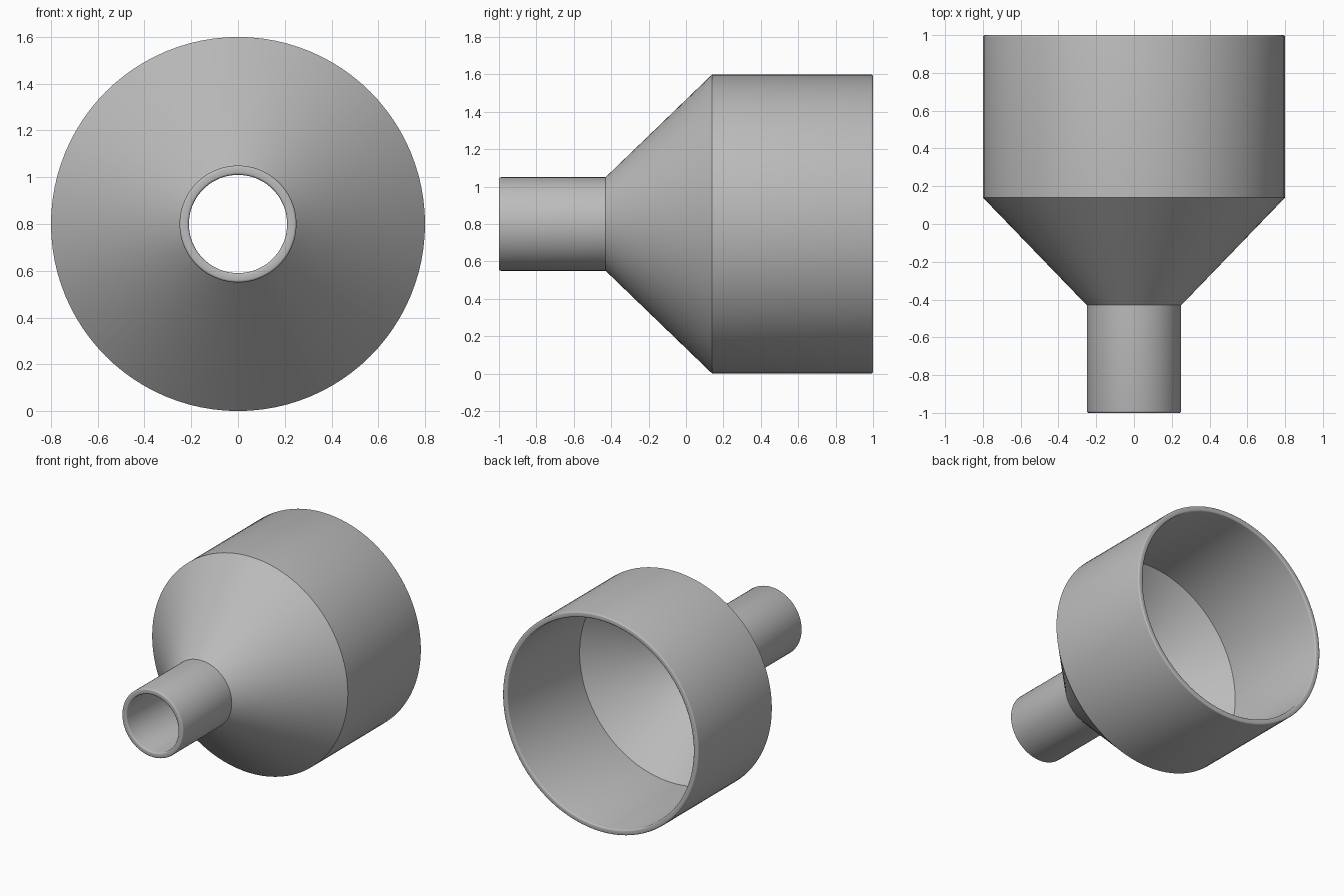
import bpy, bmesh, math
from mathutils import Matrix, Vector

if "Cube" in bpy.data.objects:
    bpy.data.objects.remove(bpy.data.objects["Cube"], do_unlink=True)

SIDES = 96
CENTRE_Z = 0.8
WALL = 0.04
ROUND = 0.01

# Plain grey plastic
grey = bpy.data.materials.new("grey plastic")
grey.use_nodes = True
colour = (0.5, 0.5, 0.5, 1)
grey.diffuse_color = colour
grey.node_tree.nodes["Principled BSDF"].inputs["Base Color"].default_value = colour


def rounded_corner(r, y, r_in, y_in):
    """Quarter arc turning from the side at r to the rim at y."""
    pts = []
    for i in range(4):
        a = math.radians(30 * i)
        pts.append((r + r_in * ROUND * (1 - math.cos(a)),
                    y + y_in * ROUND * (1 - math.sin(a))))
    return pts


# Closed wall section as (radius, y): outside front to back, then inside back to front
profile = rounded_corner(0.25, -1, -1, 1)[::-1]
profile += [(0.25, -0.43), (0.8, 0.14)]
profile += rounded_corner(0.8, 1, -1, -1)
profile += rounded_corner(0.8 - WALL, 1, 1, -1)[::-1]
profile += [(0.8 - WALL, 0.157), (0.25 - WALL, -0.413)]
profile += rounded_corner(0.25 - WALL, -1, 1, 1)

# Reducer funnel, turned about the y axis
bm = bmesh.new()
verts = [bm.verts.new((r, y, CENTRE_Z)) for r, y in profile]
edges = [bm.edges.new((v, verts[(i + 1) % len(verts)])) for i, v in enumerate(verts)]
bmesh.ops.spin(bm, geom=verts + edges, cent=(0, 0, CENTRE_Z), axis=(0, 1, 0),
               angle=math.tau, steps=SIDES, use_duplicate=False)
bmesh.ops.remove_doubles(bm, verts=bm.verts, dist=0.0005)
bmesh.ops.recalc_face_normals(bm, faces=bm.faces)

mesh = bpy.data.meshes.new("reducer_funnel")
bm.to_mesh(mesh)
bm.free()
mesh.materials.append(grey)
funnel = bpy.data.objects.new("reducer_funnel", mesh)
bpy.context.collection.objects.link(funnel)

# Smooth walls with crisp cone joints
bpy.ops.object.select_all(action="DESELECT")
funnel.select_set(True)
bpy.context.view_layer.objects.active = funnel
bpy.ops.object.shade_smooth_by_angle(angle=math.radians(32))
